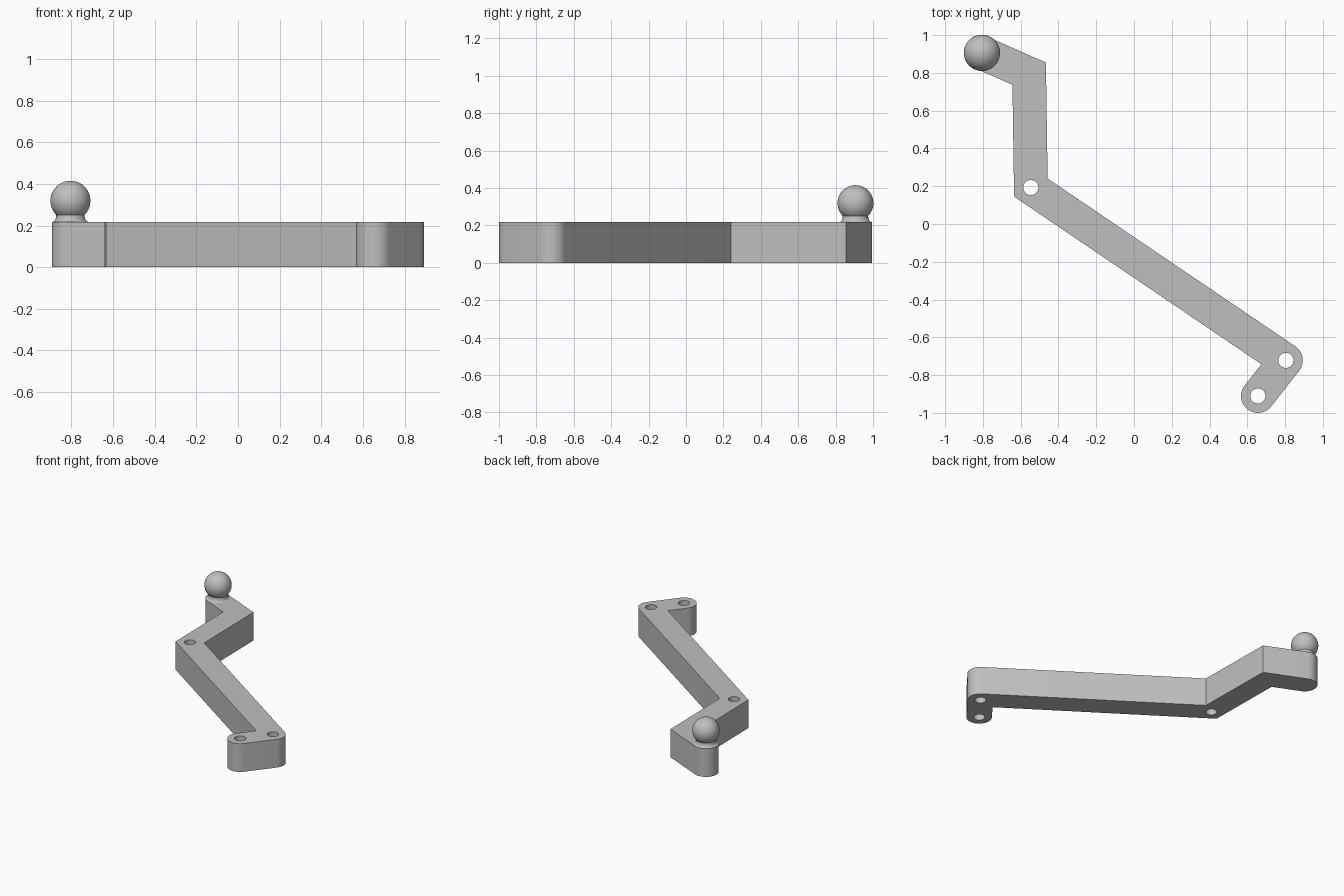
import bpy, bmesh
from math import sin, cos, pi, atan2, sqrt
from mathutils import Vector

cube = bpy.data.objects.get("Cube")
if cube:
    bpy.data.objects.remove(cube)

HALF_WIDTH = 0.0895
HEIGHT = 0.218
HOLE_RADIUS = 0.04
# Centre line of the lever: ball end, bend, three pivots
PATH = [Vector(p) for p in ((-0.805, 0.906), (-0.555, 0.796), (-0.546, 0.193),
                            (0.804, -0.722), (0.656, -0.9105))]

metal = bpy.data.materials.new("plain grey metal")
metal.use_nodes = True
grey = (0.52, 0.52, 0.52, 1)
metal.diffuse_color = grey
metal.node_tree.nodes["Principled BSDF"].inputs["Base Color"].default_value = grey


def finish(bm, name, angle):
    bmesh.ops.recalc_face_normals(bm, faces=bm.faces)
    mesh = bpy.data.meshes.new(name)
    bm.to_mesh(mesh)
    bm.free()
    mesh.materials.append(metal)
    obj = bpy.data.objects.new(name, mesh)
    bpy.context.collection.objects.link(obj)
    bpy.ops.object.select_all(action="DESELECT")
    obj.select_set(True)
    bpy.context.view_layer.objects.active = obj
    bpy.ops.object.shade_smooth_by_angle(angle=angle)
    return obj


def arc(centre, radius, start, sweep, steps):
    return [centre + radius * Vector((cos(start + sweep * k / steps),
                                      sin(start + sweep * k / steps)))
            for k in range(steps + 1)]


def bar_outline(path, r):
    """Outline of a wide stroke: mitred bends, round ends and round sharp turns."""
    loop = path + path[-2:0:-1]
    points = []
    for i, p in enumerate(loop):
        a = (p - loop[i - 1]).normalized()
        b = (loop[(i + 1) % len(loop)] - p).normalized()
        na, nb = Vector((a.y, -a.x)), Vector((b.y, -b.x))
        turn = atan2(a.x * b.y - a.y * b.x, a.dot(b))
        if abs(turn) > 3.1:
            turn = pi
        if turn > 1.4:
            points += arc(p, r, atan2(na.y, na.x), turn, 24)
        else:
            points.append(p + r * (na + nb) / (1 + na.dot(nb)))
    return points


# Lever bar with its three pivot holes
bm = bmesh.new()
loops = [bar_outline(PATH, HALF_WIDTH)]
loops += [arc(c, HOLE_RADIUS, 0, 2 * pi, 32)[:-1] for c in PATH[2:]]
edges = []
for loop in loops:
    verts = [bm.verts.new((p.x, p.y, 0)) for p in loop]
    edges += [bm.edges.new((v, verts[i - 1])) for i, v in enumerate(verts)]
bmesh.ops.triangle_fill(bm, use_beauty=True, edges=edges, normal=(0, 0, 1))
result = bmesh.ops.extrude_face_region(bm, geom=list(bm.faces))
top = [g for g in result["geom"] if isinstance(g, bmesh.types.BMVert)]
bmesh.ops.translate(bm, verts=top, vec=(0, 0, HEIGHT))
finish(bm, "lever_bar", 0.5)

# Ball stud: flared neck and ball turned from one profile
BALL_RADIUS, BALL_Z, NECK = 0.096, 0.319, 0.068
neck_top = BALL_Z - sqrt(BALL_RADIUS ** 2 - NECK ** 2)
profile = [(0.085 - 0.017 * sin(t * pi / 12),
            HEIGHT + (neck_top - HEIGHT) * (1 - cos(t * pi / 12))) for t in range(7)]
first = atan2(neck_top - BALL_Z, NECK)
profile += [(BALL_RADIUS * cos(first + (pi / 2 - first) * k / 24),
             BALL_Z + BALL_RADIUS * sin(first + (pi / 2 - first) * k / 24))
            for k in range(1, 25)]
bm = bmesh.new()
verts = [bm.verts.new((x, 0, z)) for x, z in profile]
line = [bm.edges.new(pair) for pair in zip(verts, verts[1:])]
bmesh.ops.spin(bm, geom=verts + line, cent=(0, 0, 0), axis=(0, 0, 1),
               angle=2 * pi, steps=48)
bmesh.ops.remove_doubles(bm, verts=bm.verts, dist=0.0003)
stud = finish(bm, "ball_stud", 0.6)
stud.location = (PATH[0].x, PATH[0].y, 0)
